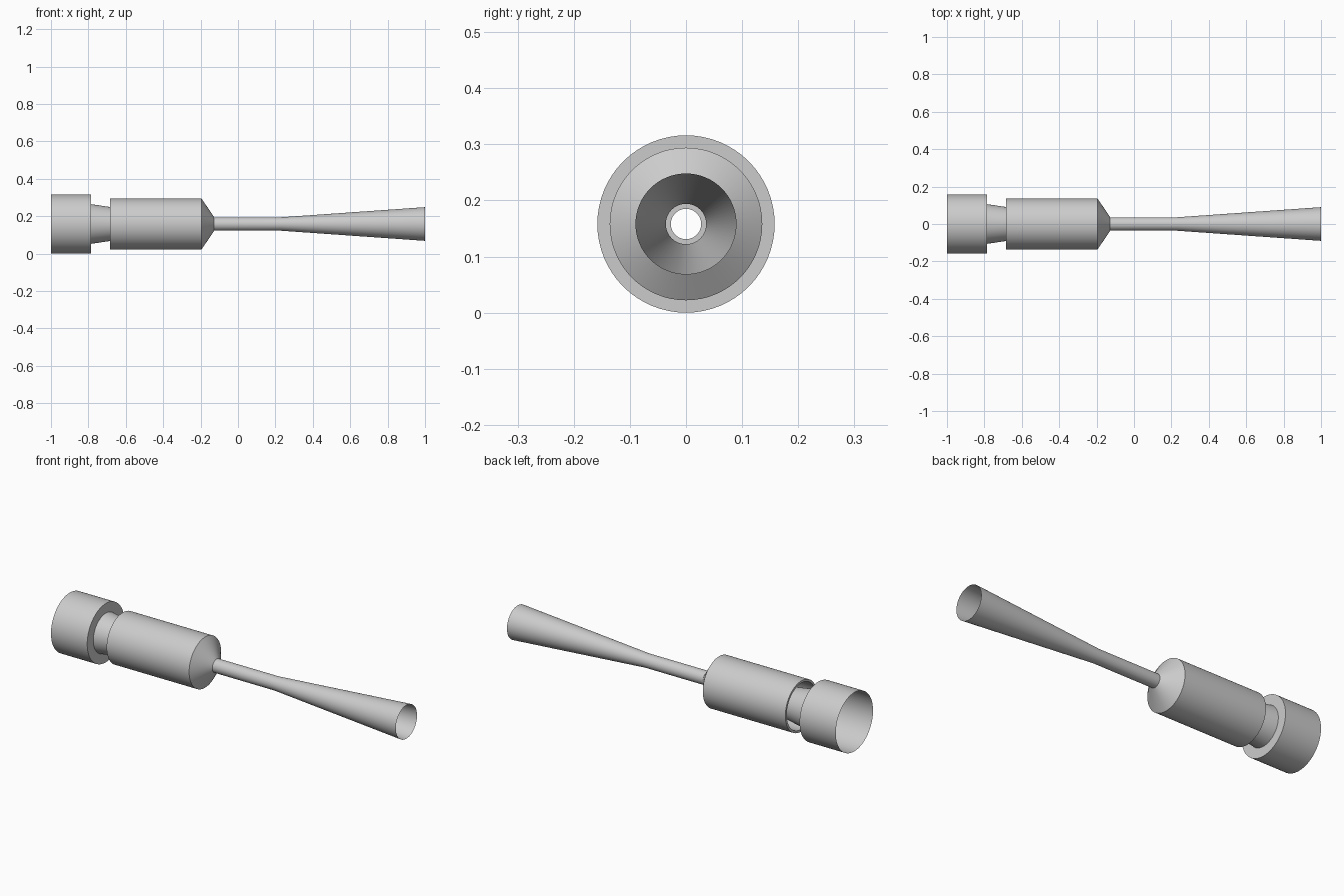
import bpy
import bmesh
from math import pi, radians
from mathutils import Vector

AXIS_Z = 0.158
SEGMENTS = 64

if "Cube" in bpy.data.objects:
    bpy.data.objects.remove(bpy.data.objects["Cube"], do_unlink=True)

grey = bpy.data.materials.new("light grey metal")
grey.use_nodes = True
colour = (0.6, 0.6, 0.6, 1)
grey.diffuse_color = colour
grey.node_tree.nodes["Principled BSDF"].inputs["Base Color"].default_value = colour


def revolve(name, profile):
    """Spin (x, radius) points about the long axis into a thin shell."""
    bm = bmesh.new()
    verts = [bm.verts.new((x, 0, AXIS_Z + r)) for x, r in profile]
    edges = [bm.edges.new(pair) for pair in zip(verts, verts[1:])]
    bmesh.ops.spin(bm, geom=verts + edges, cent=Vector((0, 0, AXIS_Z)),
                   axis=Vector((1, 0, 0)), angle=2 * pi, steps=SEGMENTS)
    bmesh.ops.remove_doubles(bm, verts=bm.verts[:], dist=0.0001)
    bmesh.ops.recalc_face_normals(bm, faces=bm.faces[:])
    mesh = bpy.data.meshes.new(name)
    bm.to_mesh(mesh)
    bm.free()
    mesh.materials.append(grey)
    obj = bpy.data.objects.new(name, mesh)
    bpy.context.collection.objects.link(obj)
    bpy.ops.object.select_all(action="DESELECT")
    obj.select_set(True)
    bpy.context.view_layer.objects.active = obj
    bpy.ops.object.shade_smooth_by_angle(angle=radians(30))
    return obj


# Open cup with a flat shoulder
revolve("inlet_cup", [(-1, 0.158), (-0.785, 0.158), (-0.785, 0.106)])

# Tapered neck running into the body, with a flat tip around its bore
revolve("inner_nozzle", [(-0.785, 0.106), (-0.685, 0.091),
                         (-0.36, 0.04), (-0.36, 0.027)])

# Chamber with an open rear rim and a conical front
revolve("body_chamber", [(-0.2, 0.124), (-0.685, 0.124), (-0.685, 0.136),
                         (-0.195, 0.136), (-0.127, 0.036)])

# Narrow throat widening into the outlet flare
revolve("outlet_tube", [(-0.127, 0.036), (0.23, 0.036), (1, 0.09)])
